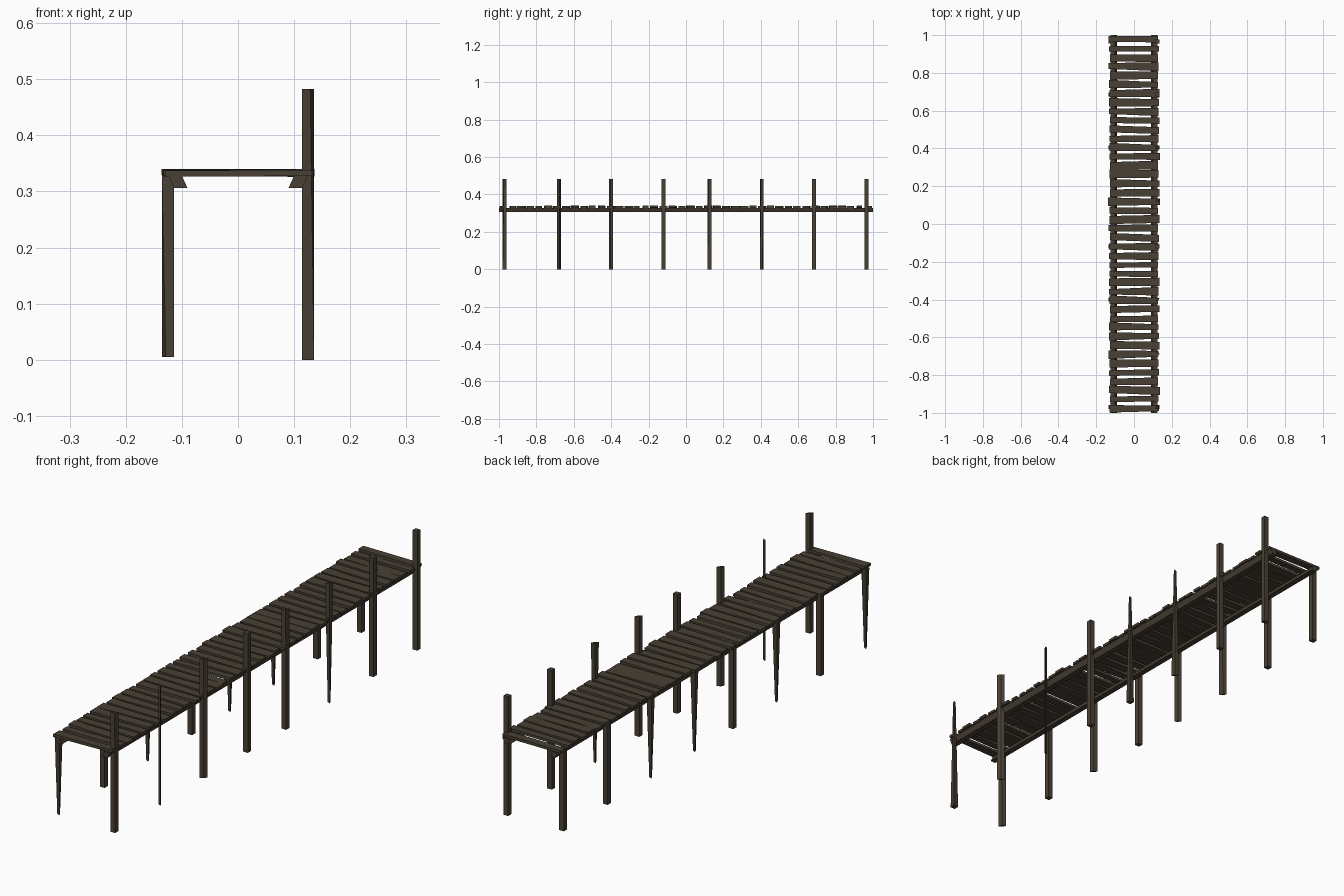
import bpy, bmesh, random
from mathutils import Vector

if "Cube" in bpy.data.objects:
    bpy.data.objects.remove(bpy.data.objects["Cube"])

random.seed(7)

wood = bpy.data.materials.new("dark weathered wood")
wood.diffuse_color = (0.066, 0.051, 0.035, 1)
wood.use_nodes = True
wood.node_tree.nodes["Principled BSDF"].inputs["Base Color"].default_value = wood.diffuse_color


def hexa(name, bottom, top):
    """Six-sided solid between two loops of four points."""
    bm = bmesh.new()
    lo = [bm.verts.new(p) for p in bottom]
    hi = [bm.verts.new(p) for p in top]
    bm.faces.new(lo[::-1])
    bm.faces.new(hi)
    for i in range(4):
        j = (i + 1) % 4
        bm.faces.new((lo[i], lo[j], hi[j], hi[i]))
    bmesh.ops.recalc_face_normals(bm, faces=bm.faces)
    me = bpy.data.meshes.new(name)
    bm.to_mesh(me)
    bm.free()
    me.materials.append(wood)
    ob = bpy.data.objects.new(name, me)
    bpy.context.collection.objects.link(ob)
    return ob


def post_end(x, y, z, cut):
    """Square post end; 'a' or 'b' pares two opposite corners away."""
    h = 0.0105
    pts = []
    for sx, sy in ((-1, -1), (1, -1), (1, 1), (-1, 1)):
        pared = (cut == "a" and sx == sy) or (cut == "b" and sx != sy)
        k = 0.35 if pared else 1
        pts.append(Vector((x + sx * h * k, y + sy * h * k, z)))
    return pts


# Posts: tall along the right side, ending under the deck on the left
POST_Y = (-0.97, -0.68, -0.40, -0.12, 0.125, 0.405, 0.685, 0.965)
for i, y in enumerate(POST_Y):
    hexa("tall_post", post_end(0.125, y, 0.0, ".ab.." "a.."[i]),
         post_end(0.125, y, 0.483, "bab.bb.."[i]))
    hexa("short_post", post_end(-0.125, y, 0.005, "a.a.aa.."[i]),
         post_end(-0.125, y, 0.327, "........"[i]))

# Long beams under the deck, leaning inwards
for s in (-1, 1):
    section = ((0.124, 0.328), (0.100, 0.328), (0.090, 0.306), (0.114, 0.306))
    hexa("deck_beam", [(s * x, -1, z) for x, z in section],
         [(s * x, 1, z) for x, z in section])

# Deck planks, each a little crooked and wedge-shaped
COUNT = 42
for i in range(COUNT):
    y = -0.975 + 1.95 * i / (COUNT - 1)
    bottom, top = [], []
    for s in (-1, 1):
        x = s * random.uniform(0.126, 0.137)
        yc = y + random.uniform(-0.005, 0.005)
        w = random.uniform(0.014, 0.023)
        z = random.uniform(0.326, 0.329)
        for d in (s, -s):
            py = max(-1, min(1, yc + d * w))
            bottom.append((x, py, z))
            top.append((x, py, z + 0.011))
    # loop order: left front, left back, right back, right front
    hexa("plank", bottom, top)
